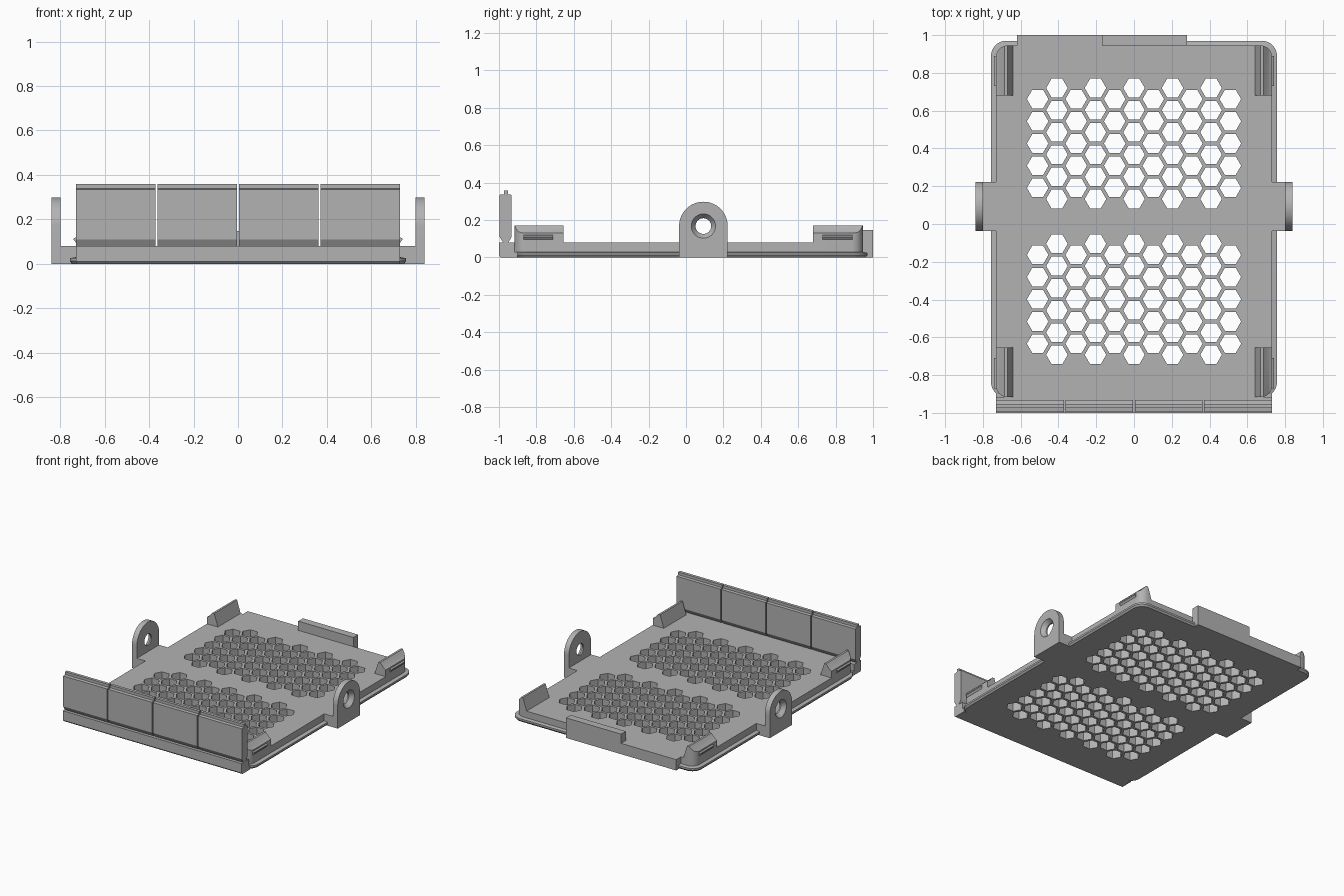
import bpy, bmesh, math

cube = bpy.data.objects.get("Cube")
if cube:
    bpy.data.objects.remove(cube, do_unlink=True)

grey = bpy.data.materials.new("plain_grey")
grey.use_nodes = True
grey.diffuse_color = (0.45, 0.45, 0.45, 1)
grey.node_tree.nodes["Principled BSDF"].inputs["Base Color"].default_value = grey.diffuse_color


def finish(name, bm):
    bmesh.ops.recalc_face_normals(bm, faces=bm.faces)
    mesh = bpy.data.meshes.new(name)
    bm.to_mesh(mesh)
    bm.free()
    mesh.materials.append(grey)
    obj = bpy.data.objects.new(name, mesh)
    bpy.context.collection.objects.link(obj)
    return obj


def loft(bm, rings):
    """Skin closed rings of equal length and cap both ends."""
    rows = [[bm.verts.new(p) for p in ring] for ring in rings]
    n = len(rows[0])
    for low, high in zip(rows, rows[1:]):
        for i in range(n):
            j = (i + 1) % n
            bm.faces.new((low[i], low[j], high[j], high[i]))
    bm.faces.new(rows[0])
    bm.faces.new(rows[-1])


def prism(name, pts, axis, start, end):
    """Extrude a 2D profile along one axis."""
    place = {"x": lambda p, t: (t, p[0], p[1]),
             "y": lambda p, t: (p[0], t, p[1]),
             "z": lambda p, t: (p[0], p[1], t)}[axis]
    bm = bmesh.new()
    loft(bm, [[place(p, t) for p in pts] for t in (start, end)])
    return finish(name, bm)


def box(name, x0, x1, y0, y1, z0, z1):
    return prism(name, [(x0, y0), (x1, y0), (x1, y1), (x0, y1)], "z", z0, z1)


def arc(cx, cy, r, a0, a1, steps):
    return [(cx + r * math.cos(a), cy + r * math.sin(a))
            for a in (math.radians(a0 + (a1 - a0) * i / steps) for i in range(steps + 1))]


def rounded(hx, y0, y1, r):
    corners = [(hx - r, y1 - r, 0), (r - hx, y1 - r, 90),
               (r - hx, y0 + r, 180), (hx - r, y0 + r, 270)]
    return [p for x, y, a in corners for p in arc(x, y, r, a, a + 90, 8)]


def boolean(obj, cutter, operation):
    mod = obj.modifiers.new("cut", "BOOLEAN")
    mod.object, mod.operation, mod.solver = cutter, operation, "EXACT"
    bpy.context.view_layer.objects.active = obj
    bpy.ops.object.modifier_apply(modifier=mod.name)
    bpy.data.objects.remove(cutter, do_unlink=True)


def smooth(obj):
    bpy.ops.object.select_all(action="DESELECT")
    obj.select_set(True)
    bpy.context.view_layer.objects.active = obj
    bpy.ops.object.shade_smooth_by_angle(angle=math.radians(30))


# Base plate with a lip around its foot
lip = rounded(0.757, -0.917, 0.97, 0.08)
foot = rounded(0.747, -0.907, 0.96, 0.07)
body = rounded(0.73, -0.917, 0.945, 0.06)
bm = bmesh.new()
loft(bm, [[(x, y, z) for x, y in ring] for ring, z in
          ((foot, 0), (lip, 0.012), (lip, 0.025), (body, 0.03), (body, 0.08))])
plate = finish("base_plate", bm)

# Two fields of hexagonal vents
bm = bmesh.new()
for top in (0.72, -0.105):
    for col in range(11):
        tall = col % 2
        for row in range(5 + tall):
            x = (col - 5) * 0.102
            y = top - row * 0.1175 - (0 if tall else 0.0587)
            hexagon = arc(x, y, 0.057, 0, 300, 5)
            loft(bm, [[(px, py, z) for px, py in hexagon] for z in (-0.1, 0.2)])
boolean(plate, finish("vent_cutter", bm), "DIFFERENCE")
smooth(plate)

# Front rail with a chamfered foot, and the rear rail with its raised stop
prism("front_rail", [(-0.99, 0), (-0.9, 0), (-0.9, 0.03), (-0.917, 0.03),
                     (-0.917, 0.08), (-1, 0.08), (-1, 0.01)], "x", -0.73, 0.73)
box("rear_rail", -0.62, -0.17, 0.945, 1, 0, 0.08)
box("rear_stop", -0.17, 0.28, 0.945, 1, 0, 0.148)

# Row of upright front panels
panel_profile = [(-0.978, 0.08), (-0.95, 0.08), (-0.932, 0.11), (-0.932, 0.335),
                 (-0.952, 0.338), (-0.952, 0.358), (-0.974, 0.358),
                 (-0.974, 0.338), (-0.996, 0.335), (-0.996, 0.11)]
for i in range(4):
    x = -0.73 + i * 0.367
    prism(f"front_panel_{i + 1}", panel_profile, "x", x, x + 0.359)

clip_profile = [(0.64, 0.08), (0.67, 0.172), (0.685, 0.172),
                (0.715, 0.138), (0.73, 0.13), (0.73, 0.08)]
ridge_profile = [(0.72, 0.095), (0.73, 0.095), (0.74, 0.108), (0.74, 0.114), (0.72, 0.125)]

for side, s in (("left", 1), ("right", -1)):
    # Hinge arm and round-topped ear with a countersunk hole
    box(f"{side}_hinge_arm", s * 0.73, s * 0.80, -0.037, 0.223, 0, 0.08)
    ear = prism(f"{side}_hinge_ear", [(-0.037, 0), (0.223, 0)]
                + arc(0.093, 0.168, 0.13, 0, 180, 32), "x", s * 0.80, s * 0.84)
    bm = bmesh.new()
    loft(bm, [[(s * x, y, z) for y, z in arc(0.093, 0.168, r, 0, 348.75, 31)]
              for x, r in ((0.78, 0.042), (0.81, 0.042), (0.84, 0.065), (0.86, 0.08))])
    boolean(ear, finish("hole_cutter", bm), "DIFFERENCE")
    smooth(ear)

    # Corner clips trimmed to the plate's rounded outline, each with a snap ridge
    for end, y0, y1 in (("front", -0.93, -0.655), ("rear", 0.68, 0.95)):
        clip = prism(f"{end}_{side}_clip", [(s * x, z) for x, z in clip_profile], "y", y0, y1)
        boolean(clip, prism("outline_cutter", body, "z", 0, 0.3), "INTERSECT")
        smooth(clip)
        mid = -0.79 if end == "front" else 0.81
        prism(f"{end}_{side}_ridge", [(s * x, z) for x, z in ridge_profile],
              "y", mid - 0.08, mid + 0.08)
